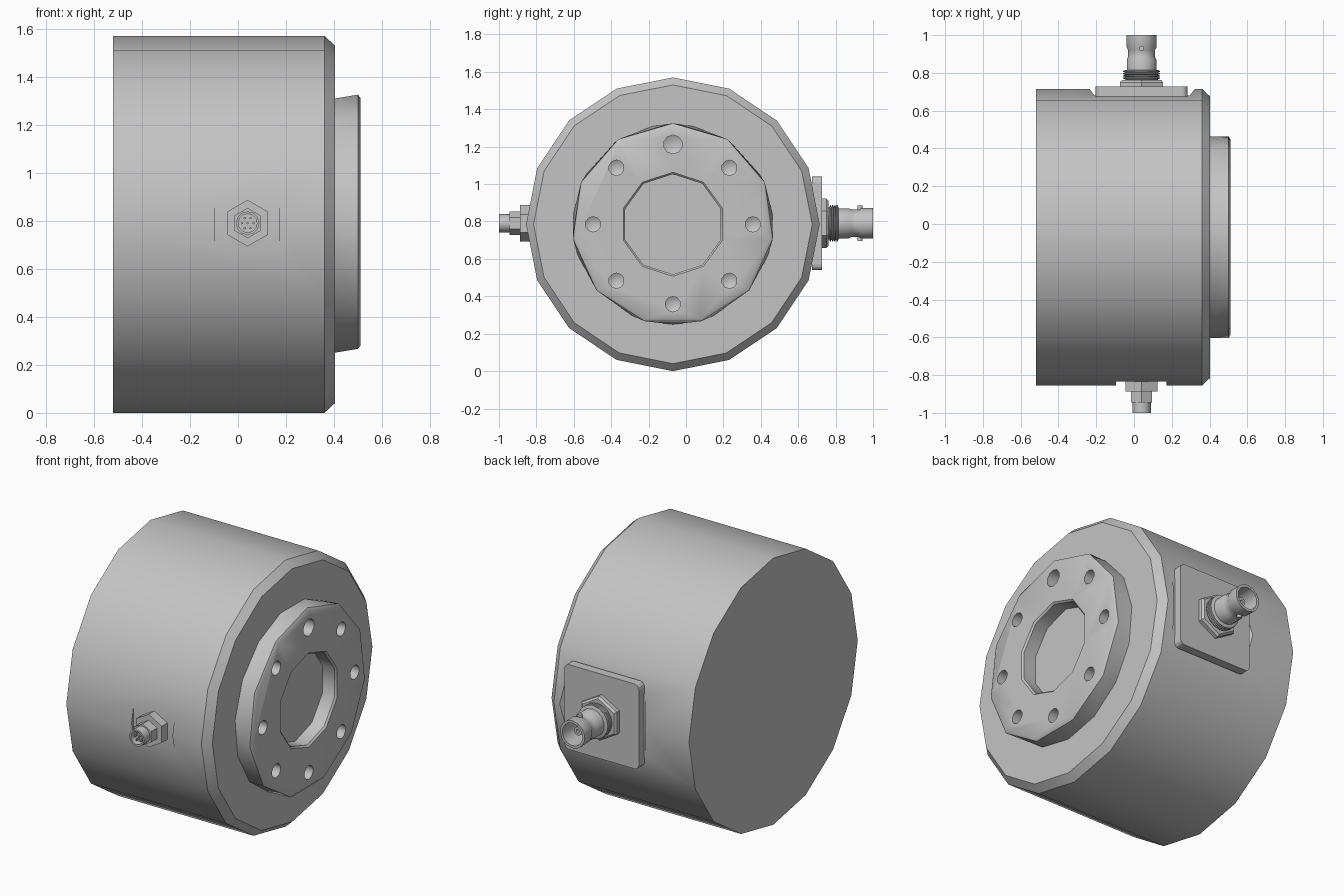
import bpy, bmesh
from math import cos, sin, pi, radians
from mathutils import Vector

cube = bpy.data.objects.get("Cube")
if cube:
    bpy.data.objects.remove(cube, do_unlink=True)

# Single grey metal
metal = bpy.data.materials.new("grey metal")
metal.use_nodes = True
grey = (0.55, 0.55, 0.55, 1)
metal.diffuse_color = grey
metal.node_tree.nodes["Principled BSDF"].inputs["Base Color"].default_value = grey

UP = Vector((0, 0, 1))
X, FRONT, BACK = Vector((1, 0, 0)), Vector((0, -1, 0)), Vector((0, 1, 0))
CY, CZ = -0.07, 0.785          # drum axis
AXIS = Vector((0, CY, CZ))
PORT_X = 0.04                  # connector position


def add(name, bm):
    bmesh.ops.recalc_face_normals(bm, faces=bm.faces)
    mesh = bpy.data.meshes.new(name)
    bm.to_mesh(mesh)
    bm.free()
    mesh.materials.append(metal)
    obj = bpy.data.objects.new(name, mesh)
    bpy.context.collection.objects.link(obj)
    return obj


def ring(bm, origin, axis, r, t, n, phase=0.0):
    side = axis.cross(UP)
    angles = [2 * pi * i / n + phase for i in range(n)]
    return [bm.verts.new(origin + axis * t + UP * r * cos(a) + side * r * sin(a))
            for a in angles]


def lathe(name, profile, n, origin, axis, phase=0.0):
    """Turn (radius, distance along axis) points into an n-sided solid."""
    bm = bmesh.new()
    rings = [ring(bm, origin, axis, max(r, 1e-5), t, n, phase) for r, t in profile]
    for a, b in zip(rings, rings[1:]):
        for i in range(n):
            j = (i + 1) % n
            bm.faces.new((a[i], a[j], b[j], b[i]))
    bm.faces.new(rings[0])
    bm.faces.new(rings[-1])
    bmesh.ops.remove_doubles(bm, verts=bm.verts, dist=1e-4)
    return add(name, bm)


def box(name, lo, hi, bevel=0.0):
    bm = bmesh.new()
    bmesh.ops.create_cube(bm, size=1)
    for v in bm.verts:
        v.co = [l + (c + 0.5) * (h - l) for c, l, h in zip(v.co, lo, hi)]
    if bevel:
        edges = [e for e in bm.edges
                 if abs(e.verts[0].co.y - e.verts[1].co.y) > 0.01]
        bmesh.ops.bevel(bm, geom=edges, offset=bevel, segments=3,
                        profile=0.5, affect='EDGES')
    return add(name, bm)


def cut(target, cutter):
    mod = target.modifiers.new("cut", 'BOOLEAN')
    mod.operation, mod.solver, mod.object = 'DIFFERENCE', 'EXACT', cutter
    bpy.context.view_layer.objects.active = target
    bpy.ops.object.modifier_apply(modifier=mod.name)
    bpy.data.objects.remove(cutter, do_unlink=True)


def smooth(obj, degrees):
    bpy.ops.object.select_all(action='DESELECT')
    obj.select_set(True)
    bpy.context.view_layer.objects.active = obj
    bpy.ops.object.shade_smooth_by_angle(angle=radians(degrees))


# Drum housing with chamfered face, front spot-face and back recess
housing = lathe("housing", [(0.785, -0.52), (0.785, 0.36), (0.745, 0.403)], 16, AXIS, X)
cut(housing, box("front_pocket_cutter", (-0.095, -1, 0.4), (0.172, -0.835, 1.2)))
bm = bmesh.new()
for x, y in ((-0.21, 0.68), (-0.26, 0.75), (0.35, 0.75), (0.295, 0.68)):
    for z in (0.3, 1.3):
        bm.verts.new((x, y, z))
bmesh.ops.convex_hull(bm, input=bm.verts)
cut(housing, add("back_recess_cutter", bm))
smooth(housing, 35)

# Raised flange with socket and bolt circle
bm = bmesh.new()
ring(bm, AXIS, X, 0.535, 0.40, 15, pi)
ring(bm, AXIS, X, 0.54, 0.50, 11)
ring(bm, AXIS, X, 0.526, 0.51, 11)
bmesh.ops.convex_hull(bm, input=bm.verts)
bmesh.ops.dissolve_limit(bm, angle_limit=radians(1), verts=bm.verts, edges=bm.edges)
flange = add("flange", bm)
cut(flange, lathe("socket_cutter", [(0.268, 0.42), (0.268, 0.50), (0.295, 0.527)],
                  10, AXIS, X))
for i in range(8):
    a = i * pi / 4
    r = 0.05 if i == 0 else 0.041
    spot = AXIS + Vector((0, sin(a), cos(a))) * 0.427
    cut(flange, lathe("bolt_hole_cutter", [(0, 0.415), (r, 0.44), (r, 0.54)], 10, spot, X))
smooth(flange, 40)

# Front multi-pin connector
front = Vector((PORT_X, 0, 0.79))
lathe("front_nut", [(0.097, 0.83), (0.097, 0.887)], 6, front, FRONT)
lathe("front_collar", [(0.063, 0.88), (0.063, 0.945)], 6, front, FRONT)
shell = lathe("front_socket", [(0.049, 0.94), (0.049, 1.0), (0.039, 1.0),
                               (0.039, 0.96), (0, 0.96)], 12, front, FRONT)
smooth(shell, 35)
for i in range(7):
    a = i * pi / 3
    r = 0.024 if i < 6 else 0
    spot = front + Vector((cos(a), 0, sin(a))) * r
    lathe("front_pin", [(0.005, 0.955), (0.005, 0.985)], 6, spot, FRONT)

# Back mounting plate
box("back_plate", (-0.203, 0.675, 0.54), (0.283, 0.727, 1.04), 0.03)

# Back bayonet connector
back = Vector((PORT_X, 0, 0.79))
lathe("back_nut", [(0.132, 0.72), (0.132, 0.75), (0.12, 0.762)], 6, back, BACK)
thread = [(0.085, 0.75)]
for i in range(4):
    t = 0.766 + i * 0.012
    thread += [(0.086, t), (0.098, t + 0.004), (0.098, t + 0.008)]
thread += [(0.086, 0.815)]
smooth(lathe("back_thread", thread, 16, back, BACK), 35)
barrel = lathe("back_barrel",
               [(0.08, 0.81), (0.08, 0.87), (0.073, 0.885), (0.073, 0.92),
                (0.081, 0.935), (0.081, 1.0), (0.066, 1.0), (0.066, 0.86), (0, 0.86)],
               14, back, BACK)
smooth(barrel, 35)
contact = lathe("back_contact", [(0.025, 0.85), (0.025, 0.95), (0.01, 0.95), (0.01, 0.91),
                                 (0, 0.91)], 10, back, BACK)
smooth(contact, 40)

# Bayonet lugs above and below the barrel
for s in (1, -1):
    bm = bmesh.new()
    bmesh.ops.create_cone(bm, cap_ends=True, segments=10, radius1=0.014,
                          radius2=0.014, depth=0.03)
    bmesh.ops.translate(bm, verts=bm.verts, vec=back + BACK * 0.93 + UP * s * 0.08)
    smooth(add("bayonet_lug", bm), 40)
